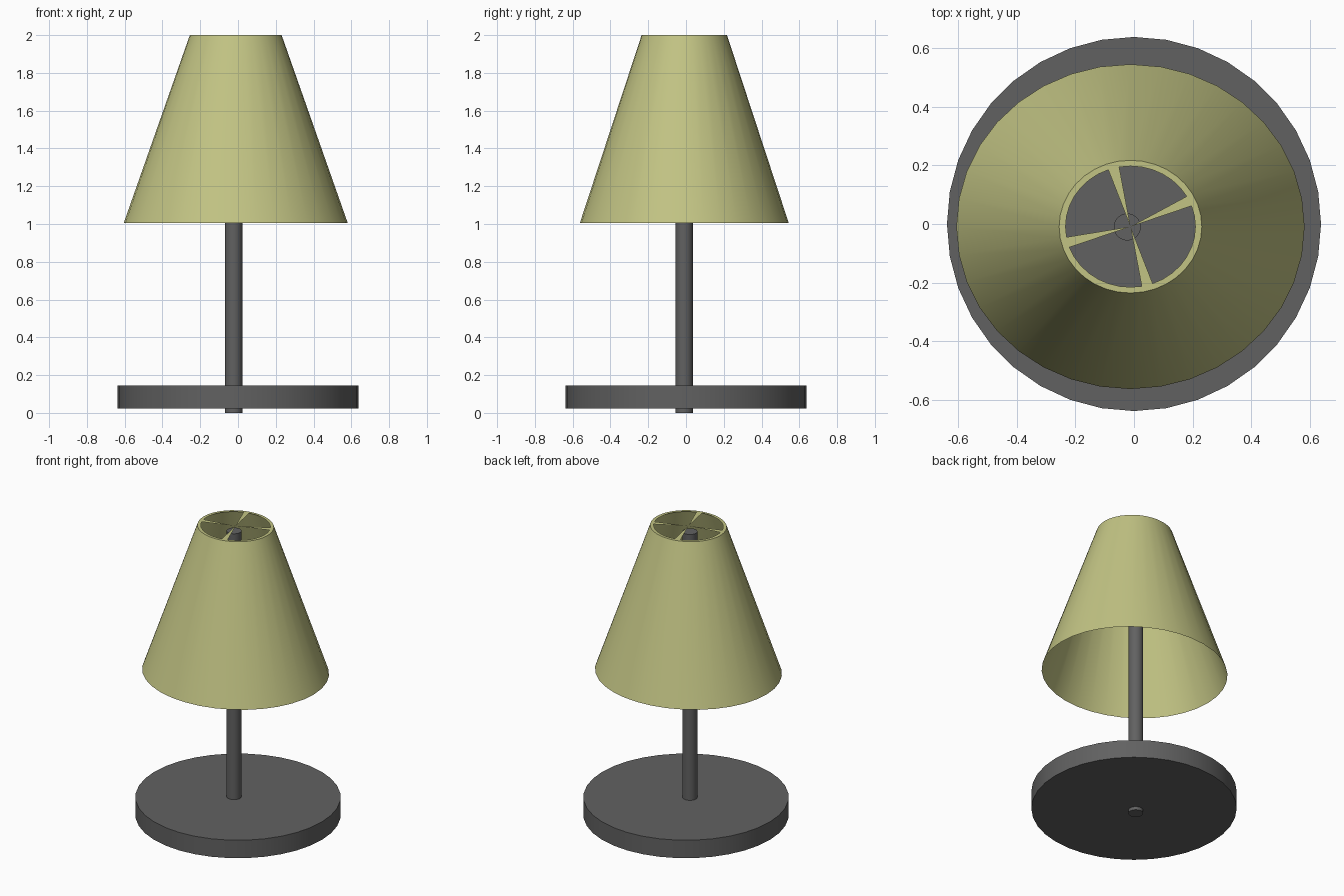
import bpy, bmesh
from math import sin, cos, radians

if "Cube" in bpy.data.objects:
    bpy.data.objects.remove(bpy.data.objects["Cube"])

SIDES = 36


def material(name, rgb):
    m = bpy.data.materials.new(name)
    m.diffuse_color = (*rgb, 1)
    m.use_nodes = True
    m.node_tree.nodes["Principled BSDF"].inputs["Base Color"].default_value = m.diffuse_color
    return m


def cylinder(name, x, y, radius, z0, z1, mat):
    bpy.ops.mesh.primitive_cylinder_add(vertices=SIDES, radius=radius, depth=z1 - z0,
                                        location=(x, y, (z0 + z1) / 2))
    ob = bpy.context.object
    ob.name = name
    ob.data.materials.append(mat)
    bpy.ops.object.shade_smooth_by_angle(angle=radians(35))
    return ob


dark = material("dark_metal", (0.12, 0.12, 0.12))
olive = material("olive_fabric", (0.54, 0.55, 0.23))

# Round foot and upright pole
cylinder("base", 0, 0, 0.637, 0.022, 0.145, dark)
cylinder("pole", -0.023, -0.01, 0.046, 0.0, 1.965, dark)

# Lamp shade: slightly oval open cone, flat top rim, four thin wedge spokes
CX, CY = -0.012, -0.009
bm = bmesh.new()


def ring(rx, ry, z):
    steps = [radians(360 * i / SIDES) for i in range(SIDES)]
    return [bm.verts.new((CX + rx * cos(a), CY + ry * sin(a), z)) for a in steps]


bottom = ring(0.593, 0.553, 1.005)
top = ring(0.243, 0.226, 2.0)
inner = ring(0.221, 0.206, 2.0)
hub = bm.verts.new((CX, CY, 2.0))

for lower, upper in ((bottom, top), (top, inner)):
    for i in range(SIDES):
        j = (i + 1) % SIDES
        bm.faces.new((lower[i], lower[j], upper[j], upper[i]))
for i in (2, 10, 19, 28):
    bm.faces.new((inner[i], inner[i + 1], hub))

mesh = bpy.data.meshes.new("lamp_shade")
bm.to_mesh(mesh)
bm.free()
mesh.materials.append(olive)
shade = bpy.data.objects.new("lamp_shade", mesh)
bpy.context.collection.objects.link(shade)
bpy.ops.object.select_all(action='DESELECT')
shade.select_set(True)
bpy.context.view_layer.objects.active = shade
bpy.ops.object.shade_smooth_by_angle(angle=radians(35))
